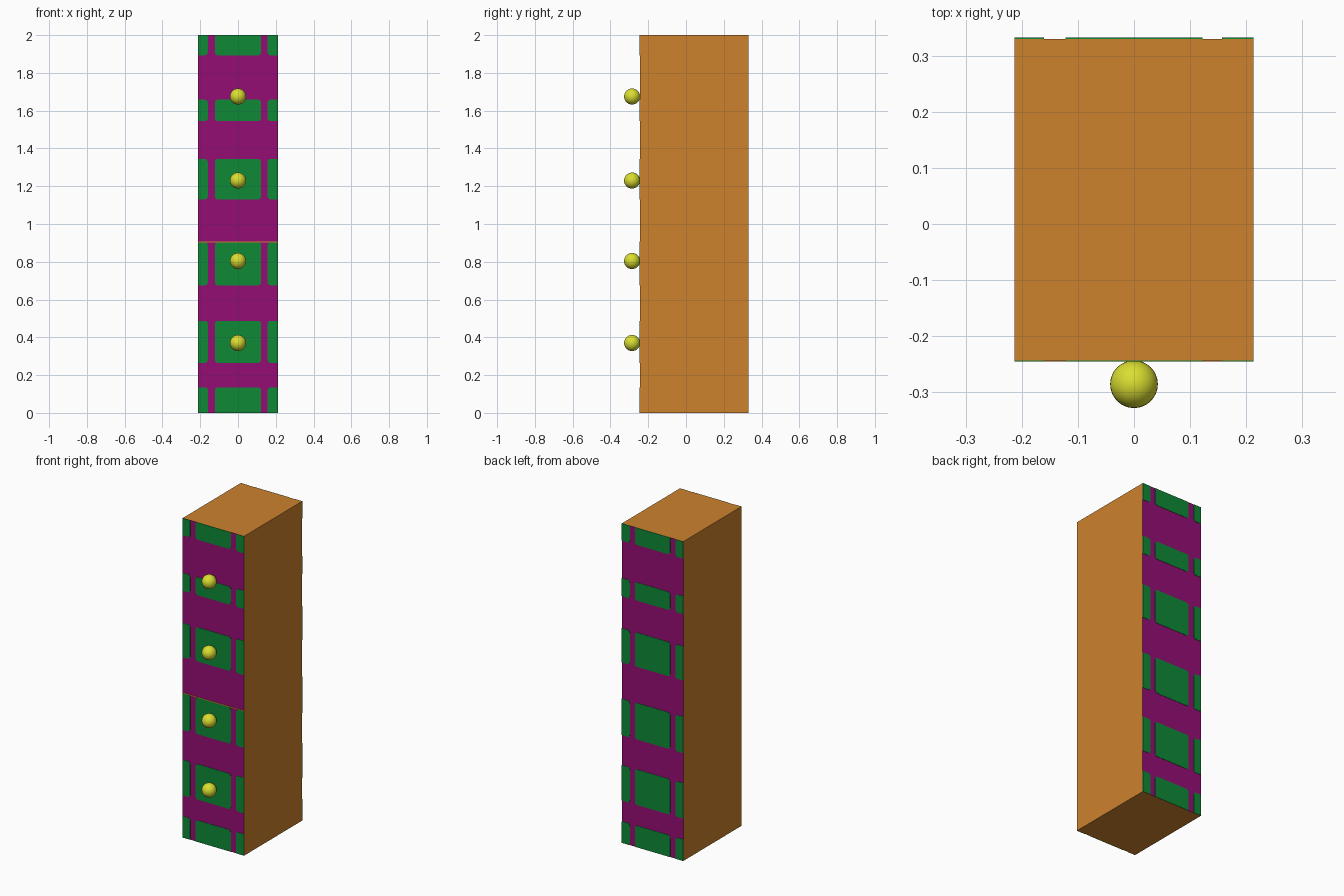
import bpy, bmesh, math

if "Cube" in bpy.data.objects:
    bpy.data.objects.remove(bpy.data.objects["Cube"])

W, Y0, Y1, H = 0.213, -0.243, 0.33, 2.0   # half width, front, back, height
T = 0.002                                 # painted plate thickness


def material(name, rgb):
    m = bpy.data.materials.new(name)
    m.diffuse_color = (*rgb, 1)
    m.use_nodes = True
    m.node_tree.nodes["Principled BSDF"].inputs["Base Color"].default_value = m.diffuse_color
    return m


ORANGE = material("orange", (0.61, 0.223, 0.027))
MAGENTA = material("magenta", (0.30, 0.004, 0.178))
GREEN = material("green", (0.0044, 0.254, 0.037))
YELLOW = material("yellow", (0.70, 0.73, 0.03))


def finish(name, bm, *mats):
    me = bpy.data.meshes.new(name)
    bm.to_mesh(me)
    bm.free()
    for m in mats:
        me.materials.append(m)
    ob = bpy.data.objects.new(name, me)
    bpy.context.collection.objects.link(ob)
    return ob


def add_plate(bm, x0, x1, z0, z1, y, out, r=0.015):
    """Thin plate on the wall at y; corners on the wall outline stay square."""
    pts = []
    for cx, cz, sx, sz, a in ((x1, z1, 1, 1, 0), (x0, z1, -1, 1, 90),
                              (x0, z0, -1, -1, 180), (x1, z0, 1, -1, 270)):
        if abs(cx) > W - 0.001 or cz < 0.001 or cz > H - 0.001 or r == 0:
            pts.append((cx, cz))
            continue
        for i in range(4):
            t = math.radians(a + 30 * i)
            pts.append((cx - sx * r + r * math.cos(t), cz - sz * r + r * math.sin(t)))
    face = bm.faces.new([bm.verts.new((x, y, z)) for x, z in pts])
    ext = bmesh.ops.extrude_face_region(bm, geom=[face], use_keep_orig=True)
    for v in ext["geom"]:
        if isinstance(v, bmesh.types.BMVert):
            v.co.y += out * T


# Tall body: orange, with magenta front and back walls
bm = bmesh.new()
bmesh.ops.create_cube(bm, size=1)
for v in bm.verts:
    v.co = (v.co.x * 2 * W, Y0 if v.co.y < 0 else Y1, (v.co.z + 0.5) * H)
bm.normal_update()
for f in bm.faces:
    f.material_index = 1 if abs(f.normal.y) > 0.5 else 0
finish("body", bm, ORANGE, MAGENTA)

# Green window panels on both walls
rows = [(0, 0.135), (0.265, 0.487), (0.675, 0.903), (1.13, 1.344), (1.545, 1.658), (1.893, H)]
cols = [(-W, -0.16), (-0.122, 0.122), (0.157, W)]
for name, y, out in (("front_panels", Y0, -1), ("back_panels", Y1, 1)):
    bm = bmesh.new()
    for z0, z1 in rows:
        for x0, x1 in cols:
            add_plate(bm, x0, x1, z0, z1, y, out)
    bmesh.ops.recalc_face_normals(bm, faces=bm.faces)
    finish(name, bm, GREEN)

# Thin orange line above one row of front panels
bm = bmesh.new()
add_plate(bm, -W, W, 0.903, 0.908, Y0, -1, 0)
bmesh.ops.recalc_face_normals(bm, faces=bm.faces)
finish("front_line", bm, ORANGE)

# Round knobs up the front
for i, z in enumerate((0.37, 0.804, 1.23, 1.675)):
    bm = bmesh.new()
    bmesh.ops.create_uvsphere(bm, u_segments=32, v_segments=16, radius=0.0425)
    bmesh.ops.translate(bm, verts=bm.verts, vec=(0, Y0 - 0.0425, z))
    for f in bm.faces:
        f.smooth = True
    finish(f"knob_{i + 1}", bm, YELLOW)
